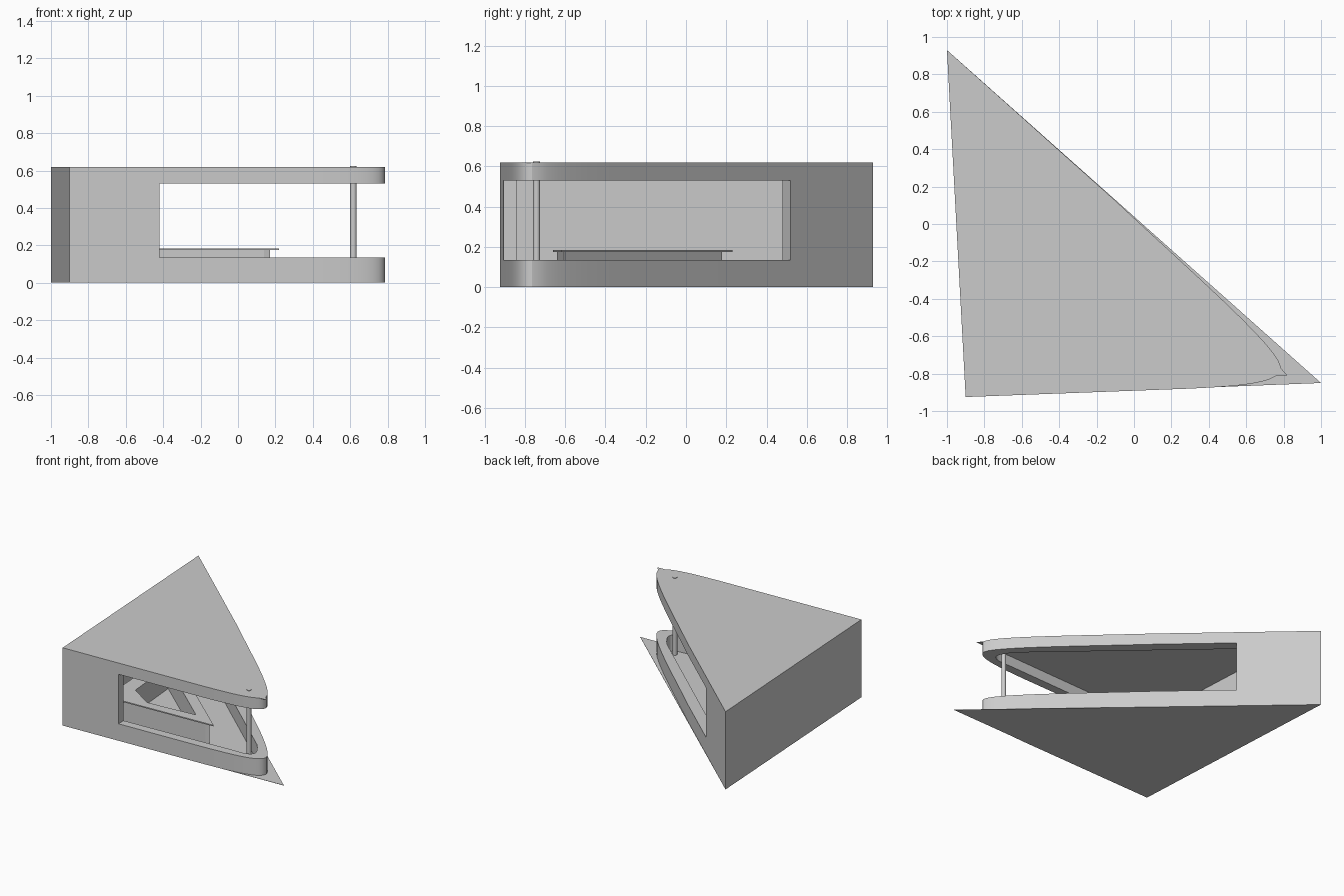
import bpy, bmesh, math
from mathutils import Vector

if "Cube" in bpy.data.objects:
    bpy.data.objects.remove(bpy.data.objects["Cube"])


def prism(name, outline, z0, z1):
    """Extrude a plan outline between two heights."""
    bm = bmesh.new()
    face = bm.faces.new([bm.verts.new((x, y, z0)) for x, y in outline])
    if z1 > z0:
        res = bmesh.ops.extrude_face_region(bm, geom=[face])
        verts = [g for g in res["geom"] if isinstance(g, bmesh.types.BMVert)]
        bmesh.ops.translate(bm, vec=(0, 0, z1 - z0), verts=verts)
    bmesh.ops.recalc_face_normals(bm, faces=bm.faces)
    me = bpy.data.meshes.new(name)
    bm.to_mesh(me)
    bm.free()
    ob = bpy.data.objects.new(name, me)
    bpy.context.collection.objects.link(ob)
    return ob


def bezier(p0, p1, p2, p3, n=12):
    """Sample a cubic curve in plan."""
    pts = []
    for i in range(n + 1):
        t = i / n
        w = ((1 - t) ** 3, 3 * t * (1 - t) ** 2, 3 * t * t * (1 - t), t ** 3)
        pts.append(tuple(sum(k * p[a] for k, p in zip(w, (p0, p1, p2, p3))) for a in (0, 1)))
    return pts


def cut(target, *cutters):
    """Subtract the cutters, apply, and remove them."""
    for c in cutters:
        m = target.modifiers.new("cut", "BOOLEAN")
        m.operation = "DIFFERENCE"
        m.solver = "EXACT"
        m.object = c
        c.hide_render = True
        bpy.context.view_layer.objects.active = target
        bpy.ops.object.modifier_apply(modifier=m.name)
        bpy.data.objects.remove(c)


def smooth(ob):
    bpy.ops.object.select_all(action="DESELECT")
    ob.select_set(True)
    bpy.context.view_layer.objects.active = ob
    bpy.ops.object.shade_smooth_by_angle(angle=math.radians(30))


BACK, LEFT, TIP = (-1, .93), (-.9, -.925), (1, -.85)
H = .62

# outer wall plan with rounded nose, and inner room plan
outer = [BACK, LEFT]
outer += bezier((.3, -.88), (.6, -.865), (.785, -.85), (.785, -.765))
outer += bezier((.785, -.765), (.775, -.66), (.3, -.25), (-.1, .125))[1:]
inner = [(-.94, .76), (-.85, -.86), (.5, -.80)]
inner += bezier((.55, -.80), (.69, -.80), (.72, -.76), (.60, -.62), 10)

# shell: walls, parapet, fascia and roof with wrap-around opening
shell = prism("wall_shell", outer, 0, H)
room = prism("room_cutter", inner, .006, H - .008)
opening = prism("opening_cutter",
                [(-.42, -1.1), (1.1, -1.1), (1.1, 1.29), (-.54, .52), (-.70, .445), (-.42, -.5)],
                .135, .53)
cut(shell, room, opening)
smooth(shell)

# flat triangular ground plate and the small pointed roof lip
prism("ground_plate", [BACK, LEFT, TIP], 0, .002)
prism("roof_lip", [(.70, -.79), (.74, -.815), (.82, -.81), (.785, -.77)], H - .002, H)

# triangular stairwell parapet with overhanging cap
hole = [(-.63, .02), (-.59, -.45), (-.40, -.575), (.01, -.545)]
base = prism("stair_parapet", [(-.71, .18), (-.67, -.64), (.14, -.61), (.17, -.60)], 0, .175)
cut(base, prism("well_cutter", hole, .006, .3))
cap = prism("parapet_cap", [(-.75, .23), (-.70, -.66), (.22, -.62)], .175, .184)
cut(cap, prism("cap_cutter", hole, .1, .3))

# slim round column at the nose
bpy.ops.mesh.primitive_cylinder_add(vertices=24, radius=.017, depth=.624, location=(.617, -.742, .312))
column = bpy.context.object
column.name = "nose_column"
smooth(column)
